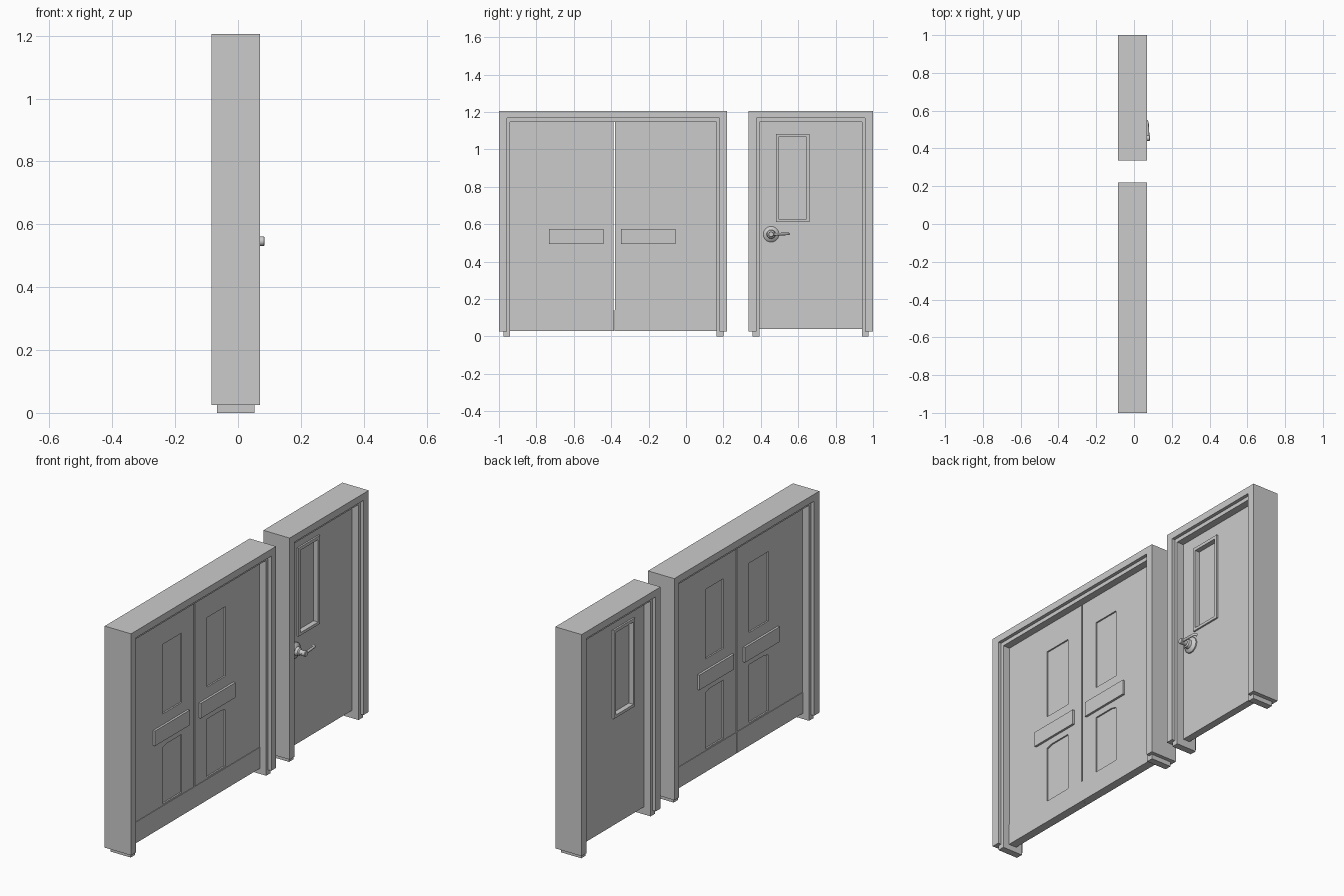
import bpy, bmesh, math
from mathutils import Vector

if "Cube" in bpy.data.objects:
    bpy.data.objects.remove(bpy.data.objects["Cube"])

MID = -0.0075                    # depth centre of the doors
HALF = 0.02                      # half thickness of a door leaf


def prism(name, pts, x0, x1):
    """Extrude a (y, z) outline from x0 to x1."""
    bm = bmesh.new()
    face = bm.faces.new([bm.verts.new((x0, y, z)) for y, z in pts])
    ext = bmesh.ops.extrude_face_region(bm, geom=[face])
    verts = [g for g in ext['geom'] if isinstance(g, bmesh.types.BMVert)]
    bmesh.ops.translate(bm, verts=verts, vec=(x1 - x0, 0, 0))
    bmesh.ops.recalc_face_normals(bm, faces=bm.faces)
    mesh = bpy.data.meshes.new(name)
    bm.to_mesh(mesh)
    bm.free()
    ob = bpy.data.objects.new(name, mesh)
    bpy.context.collection.objects.link(ob)
    return ob


def rect(y0, y1, z0, z1):
    return [(y0, z0), (y1, z0), (y1, z1), (y0, z1)]


def arch(y0, y1, i0, i1, z0, z1, zi):
    """Outline of an upside-down U: outer y0..y1, opening i0..i1 up to zi."""
    return [(y0, z0), (y0, z1), (y1, z1), (y1, z0),
            (i1, z0), (i1, zi), (i0, zi), (i0, z0)]


def cut(ob, outline, x0, x1):
    """Subtract a prism and bake the result."""
    cutter = prism("cutter", outline, x0, x1)
    cutter.hide_render = True
    mod = ob.modifiers.new("cut", 'BOOLEAN')
    mod.operation, mod.solver, mod.object = 'DIFFERENCE', 'EXACT', cutter
    dg = bpy.context.evaluated_depsgraph_get()
    mesh = bpy.data.meshes.new_from_object(ob.evaluated_get(dg))
    ob.modifiers.clear()
    ob.data = mesh
    bpy.data.objects.remove(cutter)


def both_sides(name, outline, d0, d1):
    """Same part on the front and back faces, d measured from the door centre."""
    for side, s in (("front", 1), ("back", -1)):
        prism(f"{name}_{side}", outline, MID + s * d0, MID + s * d1)


# Frames: thick outer trim with a thinner jamb reaching the floor
for name, y0, y1, i0, i1 in (("double", -1, 0.22, -0.94, 0.163),
                             ("single", 0.335, 1, 0.393, 0.94)):
    prism(name + "_frame_trim",
          arch(y0, y1, i0 - 0.017, i1 + 0.017, 0.025, 1.205, 1.168), -0.085, 0.07)
    prism(name + "_frame_jamb",
          arch(i0 - 0.037, i1 + 0.037, i0, i1, 0, 1.185, 1.147), -0.067, 0.052)

# Double door leaves with recessed panels, push plates and kick plates
for name, y0, y1, p0, p1, b0, b1, k0, k1 in (
        ("left", -0.94, -0.388, -0.653, -0.492, -0.733, -0.441, -0.94, -0.3845),
        ("right", -0.38, 0.163, -0.277, -0.123, -0.348, -0.057, -0.3835, 0.163)):
    leaf = prism(name + "_leaf", rect(y0, y1, 0.03, 1.147), MID - HALF, MID + HALF)
    upper = rect(p0, p1, 0.63, 1.0)
    if name == "left":
        lower = [(p0, 0.15), (p1, 0.15), (p1, 0.46), (p0 + 0.035, 0.46), (p0, 0.45)]
    else:
        lower = [(p0, 0.15), (p1, 0.15), (p1, 0.45), (p1 - 0.035, 0.46), (p0, 0.46)]
    for outline in (upper, lower):
        for s in (1, -1):
            cut(leaf, outline, MID + s * (HALF - 0.008), MID + s * (HALF + 0.03))
    both_sides(name + "_push_plate", rect(b0, b1, 0.493, 0.573), HALF - 0.004, HALF + 0.012)
    both_sides(name + "_kick_plate", rect(k0, k1, 0.03, 0.142), 0.002, HALF + 0.003)

# Single door with a window opening, raised window trim and glass
leaf = prism("single_leaf", rect(0.393, 0.94, 0.04, 1.147), MID - HALF, MID + HALF)
cut(leaf, rect(0.492, 0.645, 0.625, 1.068), MID - 0.1, MID + 0.1)
trim = prism("window_trim", rect(0.48, 0.66, 0.612, 1.083), MID - HALF - 0.009, MID + HALF + 0.009)
cut(trim, rect(0.494, 0.643, 0.627, 1.066), MID - 0.1, MID + 0.1)
prism("window_glass", rect(0.49, 0.647, 0.623, 1.07), MID - 0.002, MID + 0.002)

# Handle rose and spindle: lathed profile (radius, x)
HY, HZ = 0.455, 0.546
profile = [(0, 0.01), (0.042, 0.01), (0.042, 0.019), (0.037, 0.025), (0.024, 0.031),
           (0.021, 0.045), (0.014, 0.05), (0.013, 0.066), (0.015, 0.069),
           (0.015, 0.082), (0.012, 0.085), (0, 0.085)]
bm = bmesh.new()
vs = [bm.verts.new((x, HY + r, HZ)) for r, x in profile]
es = [bm.edges.new(p) for p in zip(vs, vs[1:])]
bmesh.ops.spin(bm, geom=vs + es, cent=(0, HY, HZ), axis=(1, 0, 0),
               angle=math.tau, steps=24, use_merge=True)
bmesh.ops.remove_doubles(bm, verts=bm.verts, dist=1e-5)
bmesh.ops.recalc_face_normals(bm, faces=bm.faces)
mesh = bpy.data.meshes.new("handle_rose")
bm.to_mesh(mesh)
bm.free()
rose = bpy.data.objects.new("handle_rose", mesh)
bpy.context.collection.objects.link(rose)
bpy.context.view_layer.objects.active = rose
rose.select_set(True)
bpy.ops.object.shade_smooth_by_angle(angle=math.radians(35))

# Handle lever: a round bar bending back at its tip
curve = bpy.data.curves.new("handle_lever", 'CURVE')
curve.dimensions = '3D'
curve.bevel_depth, curve.bevel_resolution, curve.use_fill_caps = 0.007, 2, True
path = [(0.075, HY, HZ), (0.073, 0.5, HZ + 0.001), (0.071, 0.538, HZ + 0.002),
        (0.066, 0.546, HZ + 0.002), (0.056, 0.549, HZ + 0.002)]
spline = curve.splines.new('POLY')
spline.points.add(len(path) - 1)
for p, co in zip(spline.points, path):
    p.co = (*co, 1)
bpy.context.collection.objects.link(bpy.data.objects.new("handle_lever", curve))
